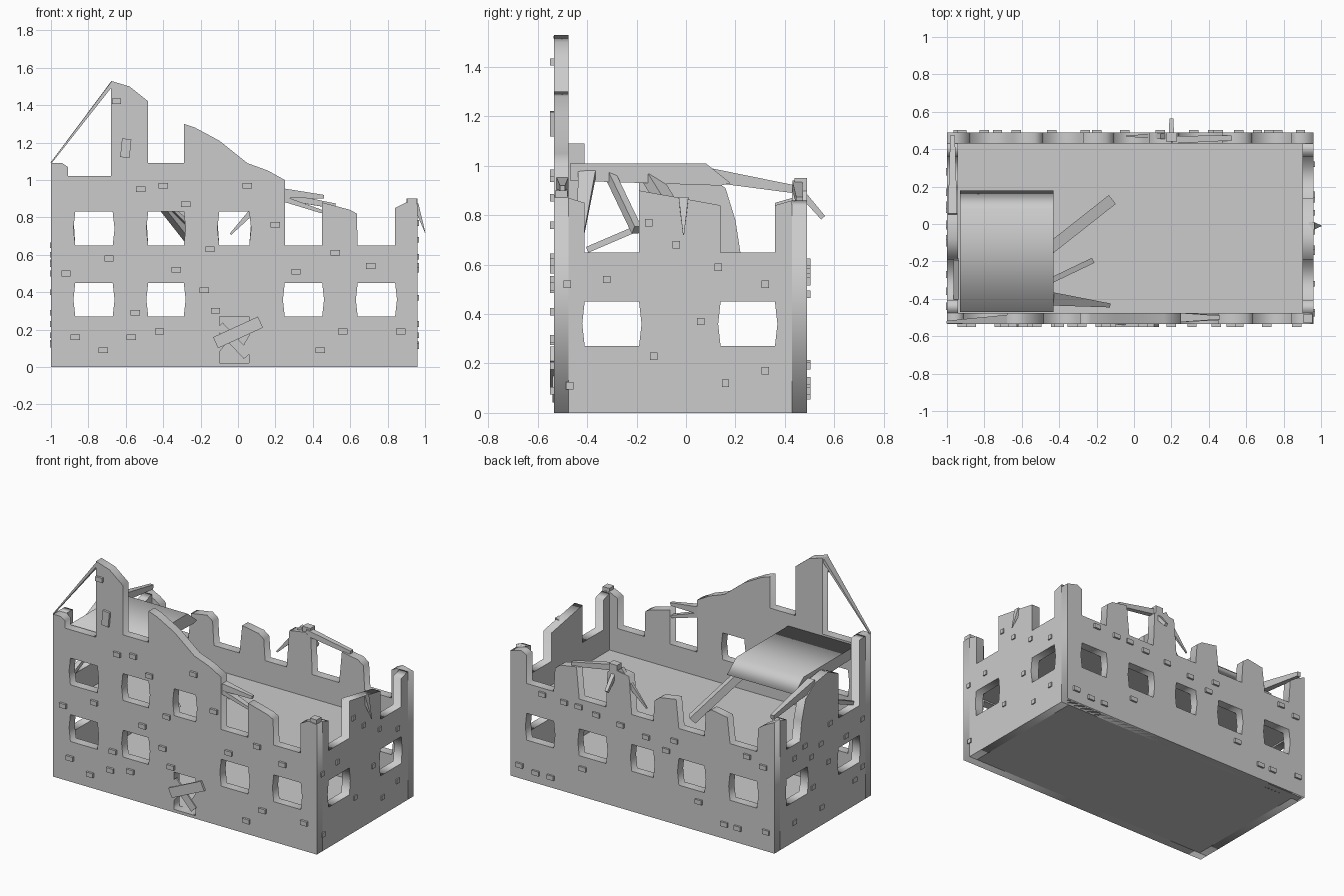
import bpy, math
from mathutils import Vector, Matrix

FRONT = Matrix(((1, 0, 0, 0), (0, 0, -1, 0), (0, 1, 0, 0), (0, 0, 0, 1)))  # u->x, v->z
SIDE = Matrix(((0, 0, 1, 0), (1, 0, 0, 0), (0, 1, 0, 0), (0, 0, 0, 1)))    # u->y, v->z


def add(name, mesh):
    o = bpy.data.objects.new(name, mesh)
    bpy.context.collection.objects.link(o)
    return o


def panel(name, outline, holes, axes, offset, thick):
    """Flat outline with holes, extruded to a slab and stood upright."""
    cu = bpy.data.curves.new(name, 'CURVE')
    cu.dimensions = '2D'
    cu.fill_mode = 'BOTH'
    cu.extrude = thick / 2
    for loop in [outline] + holes:
        s = cu.splines.new('POLY')
        s.points.add(len(loop) - 1)
        for p, (u, v) in zip(s.points, loop):
            p.co = (u, v, 0, 1)
        s.use_cyclic_u = True
    tmp = add(name + "_tmp", cu)
    dg = bpy.context.evaluated_depsgraph_get()
    me = bpy.data.meshes.new_from_object(tmp.evaluated_get(dg))
    bpy.data.objects.remove(tmp)
    me.transform(Matrix.Translation(offset) @ axes)
    return add(name, me)


def window(a, c, b=.27, d=.45):
    m = (b + d) / 2
    return [(a, b), (c, b), (c + .01, m), (c, d), (a, d), (a - .01, m)]


def box(name, c, size, rot=None):
    x, y, z = (s / 2 for s in size)
    v = [(i * x, j * y, k * z) for i in (-1, 1) for j in (-1, 1) for k in (-1, 1)]
    f = [(0, 1, 3, 2), (4, 6, 7, 5), (0, 4, 5, 1), (2, 3, 7, 6), (0, 2, 6, 4), (1, 5, 7, 3)]
    me = bpy.data.meshes.new(name)
    me.from_pydata(v, [], f)
    me.transform(Matrix.Translation(c) @ (rot or Matrix()))
    return add(name, me)


def beam(name, p, q, w, h, taper=1.0):
    """Plank from p to q, scaled by taper at q."""
    p, q = Vector(p), Vector(q)
    d = q - p
    o = box(name, (0, 0, 0), (d.length, w, h))
    for v in o.data.vertices:
        if v.co.x > 0:
            v.co.y *= taper
            v.co.z *= taper
    o.data.transform(Matrix.Translation((p + q) / 2) @ d.to_track_quat('X', 'Z').to_matrix().to_4x4())
    return o


# ruined walls
cols = [(-.87, -.67), (-.48, -.29), (-.1, .06), (.25, .45), (.64, .84)]
door = [(-.1, .02), (.06, .02), (.06, .08), (.03, .12), (.06, .17), (.06, .27), (-.1, .27), (-.1, .17), (-.06, .13), (-.1, .08)]
front_top = [(.96, .87), (.9, .88), (.84, .85), (.84, .65), (.64, .65), (.635, .82), (.6, .84), (.45, .88),
             (.45, .65), (.25, .65), (.25, 1.0), (.16, 1.05), (.05, 1.09), (-.1, 1.21), (-.23, 1.28),
             (-.29, 1.30), (-.29, 1.09), (-.48, 1.09), (-.48, 1.42), (-.58, 1.5), (-.68, 1.53),
             (-.68, 1.02), (-.91, 1.02), (-.91, 1.07), (-.94, 1.09), (-1, 1.09)]
panel("front_wall", [(-1, 0), (.96, 0)] + front_top,
      [window(*cols[i]) for i in (0, 1, 3, 4)] + [window(*c, .65, .83) for c in cols[:3]] + [door],
      FRONT, (0, -.505, 0), .06)

back_top = [(.96, .84), (.88, .86), (.84, .84)]
for (a, c), (z1, z2) in zip(reversed(cols), [(.84, .86), (.92, .9), (.82, .84), (.84, .82), (.84, .88)]):
    back_top += [(c, .65), (a, .65), (a - .01, z1 - .03), (a - .05, z1)]
    if a > -.8:
        back_top += [(a - .17, z2)]
panel("back_wall", [(-1, 0), (.96, 0)] + back_top + [(-1, .88)], [window(*c) for c in cols],
      FRONT, (0, .46, 0), .06)

sides = [window(-.41, -.19), window(.14, .36)]
panel("right_wall", [(-.475, 0), (.43, 0), (.43, .86), (.36, .84), (.36, .65), (.14, .65), (.14, .84),
                     (-.05, .875), (-.19, .9), (-.19, .65), (-.41, .65), (-.41, .85), (-.475, .87)],
      sides, SIDE, (.93, 0, 0), .06)
panel("left_wall", [(-.475, 0), (.43, 0), (.43, .87), (.36, .85), (.36, .65), (.22, .65), (.2, .78), (.16, .91),
                    (.06, .98), (-.08, 1.0), (-.19, .95), (-.19, .65), (-.41, .65), (-.41, 1.09), (-.475, 1.09)],
      sides, SIDE, (-.97, 0, 0), .06)

# floors and broken roof slab
box("ground_floor", (-.02, -.022, .01), (1.93, 1.0, .02))
box("upper_floor", (-.02, -.02, .475), (1.86, .92, .03))
panel("roof_slab", [(-.47, .94), (.14, .92), (.18, .93), (.08, 1.01), (-.47, 1.01)], [], SIDE, (-.68, 0, 0), .5)

# roof beams and fallen timbers
timbers = [
    ((-.46, -.14, .95), (-.13, .12, .53), .06, .05, 1),
    ((-.46, -.31, .97), (-.23, -.2, .74), .03, .04, 1),
    ((-.44, -.4, .97), (-.13, -.435, .66), .07, .03, .3),
    ((-.95, -.4, .66), (-.95, -.19, .75), .03, .025, 1),
    ((-.97, .05, .97), (-.97, .47, .9), .05, .06, .5),
    ((-.67, -.51, 1.52), (-1, -.525, 1.09), .05, .02, .3),
    ((.24, -.5, .93), (.46, -.5, .91), .05, .05, .4),
    ((.24, -.5, .9), (.45, -.5, .83), .05, .03, .6),
    ((.2, .45, .92), (.52, .46, .86), .04, .04, .7),
    ((.2, .45, .91), (.2, .555, .79), .03, .03, .7),
    ((.16, .47, .92), (-.04, .47, .71), .03, .05, .2),
    ((.95, -.01, .87), (1.0, -.01, .72), .04, .03, .1),
]
for t in timbers:
    beam("timber", *t)
box("post_cap", (.2, .465, .89), (.06, .05, .12))
box("corner_cap", (.93, -.505, .885), (.05, .05, .03))

# planks boarding up the door
beam("door_plank", (-.12, -.542, .13), (.12, -.542, .24), .015, .065)
beam("door_plank", (-.1, -.535, .22), (.05, -.535, .06), .012, .05)

# loose bricks standing proud of each wall: (along, height)
front = [(-.92, .5), (-.87, .16), (-.72, .09), (-.69, .58), (-.57, .16), (-.55, .29), (-.42, .19), (-.33, .52),
         (-.18, .41), (-.12, .3), (-.15, .63), (-.52, .95), (-.4, .97), (-.28, .87), (.05, .97), (.2, .76),
         (.31, .51), (.52, .61), (.71, .54), (.44, .09), (.56, .19), (.87, .19), (-.65, 1.42)]
back = [(.72, .61), (.56, .6), (.45, .6), (.32, .58), (.14, .56), (-.05, .53), (-.26, .56), (-.2, .48), (-.44, .2),
        (-.63, .1), (-.73, .1), (-.94, .13), (-.92, .56), (-.8, .6), (.89, .09), (.77, .07), (.66, .07), (.42, .19)]
right = [(-.47, .11), (-.13, .23), (.16, .12), (.32, .17), (.06, .37), (.13, .59), (.32, .52), (-.04, .68),
         (-.15, .77), (-.32, .54), (-.48, .52)]
left = [(.28, .56), (.17, .6), (.1, .5), (.08, .29), (0, .55), (.28, .13), (-.01, .12), (-.27, .5), (-.1, .65),
        (-.08, .4), (-.44, .23), (-.36, .17), (-.44, .55)]
for u, z in front:
    box("front_brick", (u, -.54, z), (.05, .02, .03))
for u, z in back:
    box("back_brick", (u, .493, z), (.05, .02, .03))
for u, z in right:
    box("right_brick", (.96, u, z), (.016, .03, .03))
for u, z in left:
    box("left_brick", (-.999, u, z), (.014, .04, .03))
box("tower_patch", (-.6, -.54, 1.17), (.05, .02, .1), Matrix.Rotation(.1, 4, 'Y'))
